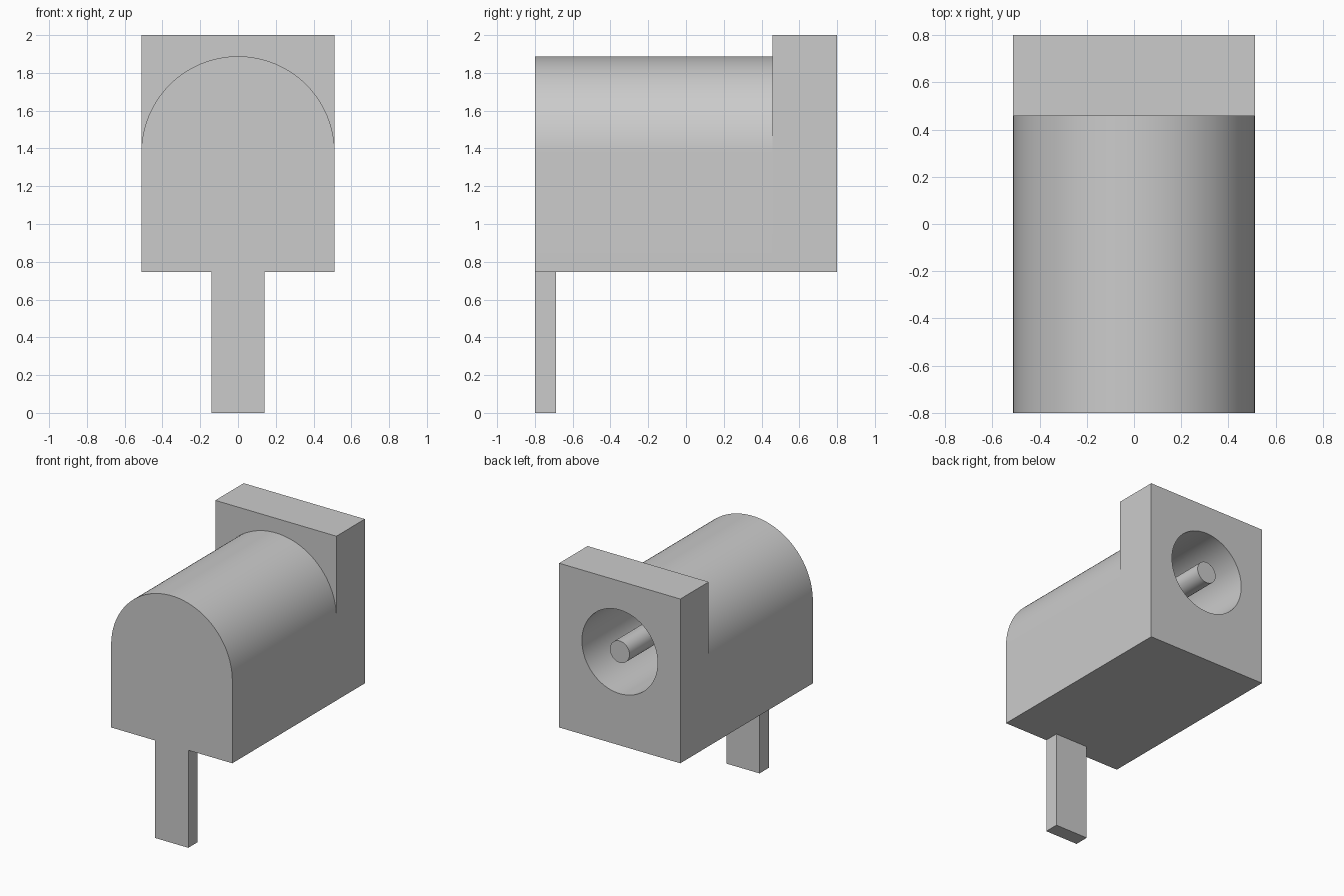
import bpy, bmesh, math
from mathutils import Matrix

cube = bpy.data.objects.get("Cube")
if cube:
    bpy.data.objects.remove(cube)

# Overall dimensions
HALF_W, BASE_Z, TOP_Z = 0.512, 0.745, 2.0
FRONT_Y, FLANGE_Y, BACK_Y = -0.8, 0.457, 0.8
ARCH_Z, BORE_Z = 1.376, 1.46
BORE_R, PIN_R, BORE_END = 0.32, 0.083, -0.34

grey = bpy.data.materials.new("plain grey")
grey.use_nodes = True
GREY = (0.6, 0.6, 0.6, 1)
grey.diffuse_color = GREY
grey.node_tree.nodes["Principled BSDF"].inputs["Base Color"].default_value = GREY


def prism(name, outline, y0, y1):
    """Extrude an (x, z) outline along y."""
    bm = bmesh.new()
    face = bm.faces.new([bm.verts.new((x, y0, z)) for x, z in outline])
    ext = bmesh.ops.extrude_face_region(bm, geom=[face])
    moved = [v for v in ext["geom"] if isinstance(v, bmesh.types.BMVert)]
    bmesh.ops.translate(bm, verts=moved, vec=(0, y1 - y0, 0))
    bmesh.ops.recalc_face_normals(bm, faces=bm.faces)
    mesh = bpy.data.meshes.new(name)
    bm.to_mesh(mesh)
    bm.free()
    obj = bpy.data.objects.new(name, mesh)
    bpy.context.collection.objects.link(obj)
    mesh.materials.append(grey)
    return obj


def rect(half, z0, z1):
    return [(-half, z0), (half, z0), (half, z1), (-half, z1)]


def arc(radius, z, span, n):
    return [(radius * math.cos(span * i / n), z + radius * math.sin(span * i / n))
            for i in range(n + 1)]


def circle(radius, n):
    return arc(radius, BORE_Z, 2 * math.pi, n)[:-1]


def combine(obj, other, operation):
    """Apply a boolean and discard the helper."""
    bpy.context.view_layer.objects.active = obj
    mod = obj.modifiers.new(operation.title(), "BOOLEAN")
    mod.operation, mod.object, mod.solver = operation, other, "EXACT"
    bpy.ops.object.modifier_apply(modifier=mod.name)
    bpy.data.objects.remove(other)


# Arched housing with a square flange at the back
arch = [(-HALF_W, BASE_Z), (HALF_W, BASE_Z)] + arc(HALF_W, ARCH_Z, math.pi, 64)
housing = prism("housing", arch, FRONT_Y, FLANGE_Y)
flange = prism("flange", rect(HALF_W, BASE_Z, TOP_Z), FLANGE_Y, BACK_Y)
combine(housing, flange, "UNION")

# Blind round socket bored in from the back
bore = prism("bore_cutter", circle(BORE_R, 64), BORE_END, BACK_Y + 0.1)
bore.hide_render = True
combine(housing, bore, "DIFFERENCE")

# Centre contact, flush with the flange
contact = prism("centre_contact", circle(PIN_R, 40), BORE_END, BACK_Y)

# Flat terminal leg under the front edge
leg = prism("terminal_leg", rect(0.14, 0, BASE_Z), FRONT_Y, FRONT_Y + 0.112)

# Smooth the round walls, keep corners sharp
for obj in (housing, contact, leg):
    bpy.ops.object.select_all(action="DESELECT")
    obj.select_set(True)
    bpy.context.view_layer.objects.active = obj
    bpy.ops.object.shade_smooth_by_angle(angle=math.radians(30))
